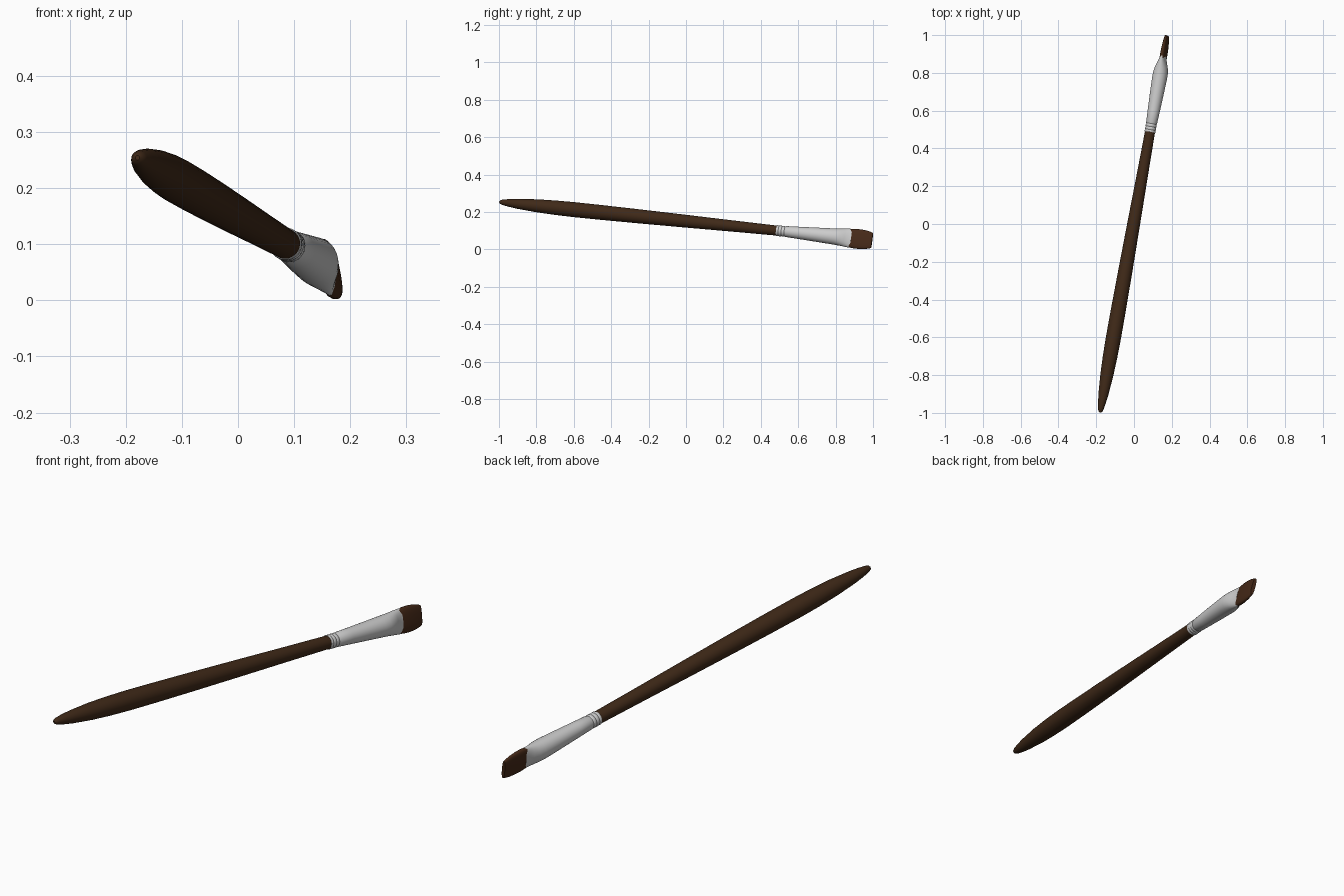
import bpy, bmesh, math
from mathutils import Vector

if "Cube" in bpy.data.objects:
    bpy.data.objects.remove(bpy.data.objects["Cube"])

# Brush axis from handle tip to bristle end
START = Vector((-0.179, -0.997, 0.254))
END = Vector((0.175, 0.996, 0.048))
AXIS = (END - START).normalized()
LENGTH = (END - START).length
# Broad direction of the flat tip (tilted slightly) and thin direction
WIDE = Vector((-0.20, 0, 0.98))
WIDE = (WIDE - AXIS * WIDE.dot(AXIS)).normalized()
THIN = WIDE.cross(AXIS).normalized()


def material(name, color):
    m = bpy.data.materials.new(name)
    m.diffuse_color = color
    m.use_nodes = True
    m.node_tree.nodes["Principled BSDF"].inputs["Base Color"].default_value = m.diffuse_color
    return m


def loft(name, stations, mat=None, sides=32, power=1.0):
    """Loft ellipses along the axis; station = (y position, thin radius, wide radius)."""
    bm = bmesh.new()
    rings = []
    for y, a, b in stations:
        c = START + AXIS * ((y - START.y) / AXIS.y)
        ring = []
        for i in range(sides):
            t = 2 * math.pi * i / sides
            ct, st = math.cos(t), math.sin(t)
            u = math.copysign(abs(ct) ** power, ct) * a
            v = math.copysign(abs(st) ** power, st) * b
            ring.append(bm.verts.new(c + THIN * u + WIDE * v))
        rings.append(ring)
    for r0, r1 in zip(rings, rings[1:]):
        for i in range(sides):
            j = (i + 1) % sides
            bm.faces.new((r0[i], r0[j], r1[j], r1[i]))
    bm.faces.new(rings[0])
    bm.faces.new(rings[-1])
    bmesh.ops.recalc_face_normals(bm, faces=bm.faces)
    me = bpy.data.meshes.new(name)
    bm.to_mesh(me)
    bm.free()
    ob = bpy.data.objects.new(name, me)
    bpy.context.collection.objects.link(ob)
    if mat:
        me.materials.append(mat)
    bpy.ops.object.select_all(action='DESELECT')
    ob.select_set(True)
    bpy.context.view_layer.objects.active = ob
    bpy.ops.object.shade_smooth_by_angle(angle=math.radians(40))
    return ob


wood = material("dark_wood", (0.05, 0.022, 0.009, 1))
hair = material("brown_hair", (0.06, 0.022, 0.009, 1))

# Tapered wooden handle with rounded tip
profile = [(-0.998, 0.004), (-0.993, 0.010), (-0.98, 0.0145), (-0.95, 0.020),
           (-0.90, 0.0265), (-0.80, 0.0345), (-0.70, 0.0385), (-0.60, 0.040),
           (-0.45, 0.0395), (-0.25, 0.0375), (0.0, 0.034), (0.25, 0.030),
           (0.50, 0.0265)]
loft("handle", [(y, r, r) for y, r in profile], wood)

# Metal ferrule: crimp rings, round barrel, then a pinched flat mouth
crimps = [(0.485, 0.0275), (0.487, 0.029)]
for y in (0.497, 0.513, 0.529):
    crimps += [(y - 0.004, 0.029), (y, 0.027), (y + 0.004, 0.029)]
barrel = [(0.60, 0.0325, 0.0325), (0.70, 0.037, 0.038), (0.77, 0.0395, 0.042),
          (0.80, 0.039, 0.044), (0.825, 0.035, 0.046), (0.85, 0.026, 0.049),
          (0.87, 0.0185, 0.051), (0.885, 0.0165, 0.052)]
loft("ferrule", [(y, r, r) for y, r in crimps] + barrel)

# Flat bristle tuft
loft("bristles", [(0.86, 0.0145, 0.049), (0.885, 0.0155, 0.051), (0.905, 0.0155, 0.0535),
                  (0.93, 0.0145, 0.0535), (0.96, 0.012, 0.051),
                  (0.985, 0.0095, 0.045), (0.995, 0.008, 0.041)], hair, power=0.8)
